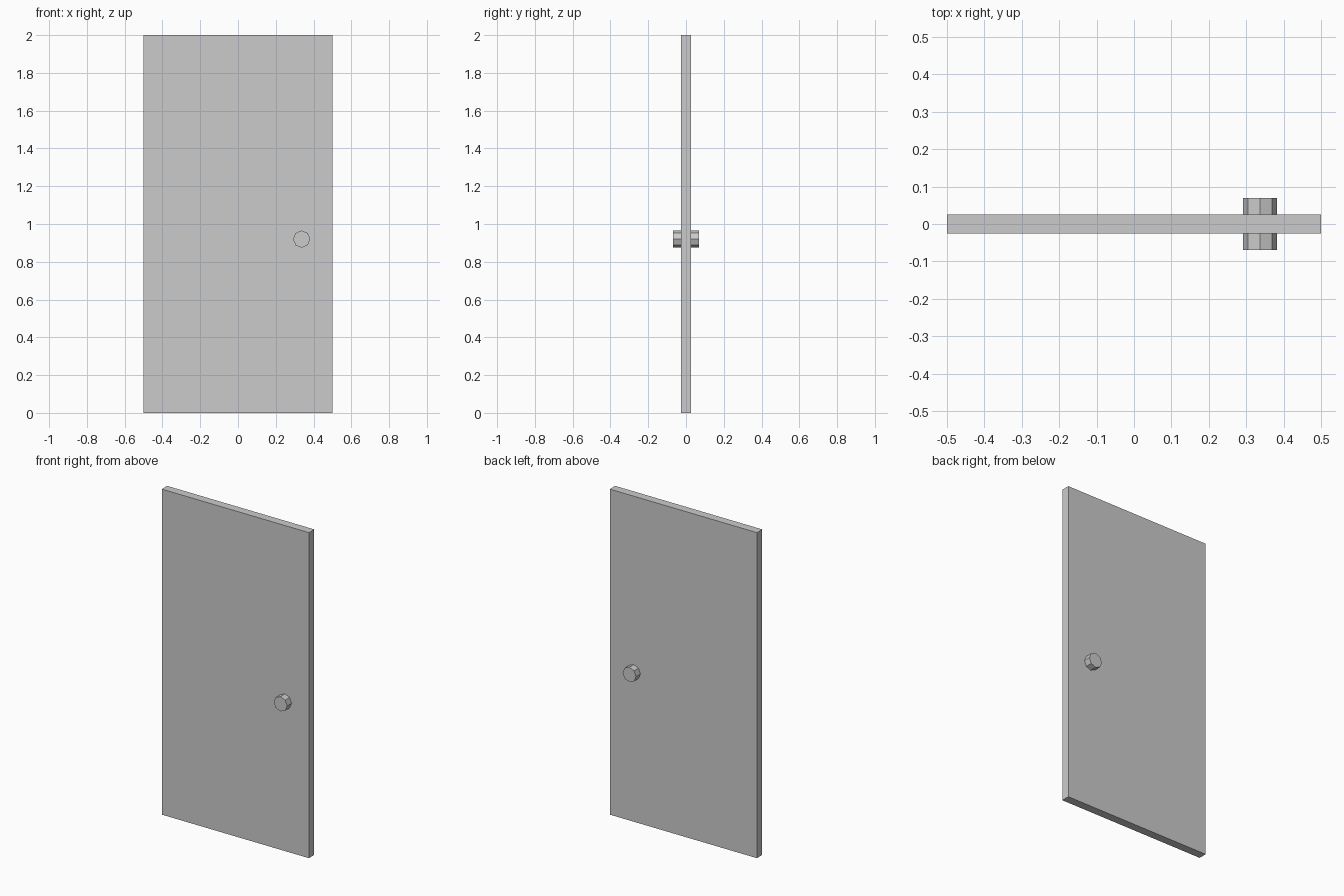
import bpy
from math import pi

if "Cube" in bpy.data.objects:
    bpy.data.objects.remove(bpy.data.objects["Cube"])

# Door panel
bpy.ops.mesh.primitive_cube_add(size=1, location=(0, 0, 1))
panel = bpy.context.object
panel.name = "door_panel"
panel.scale = (1.0, 0.052, 2.0)
bpy.ops.object.transform_apply(location=False, rotation=False, scale=True)

# Eight-sided knob passing through the panel, showing on both faces
bpy.ops.mesh.primitive_cylinder_add(vertices=8, radius=0.0455, depth=0.138,
                                    location=(0.337, 0, 0.92),
                                    rotation=(pi / 2, 0, 0))
knob = bpy.context.object
knob.name = "door_knob"
